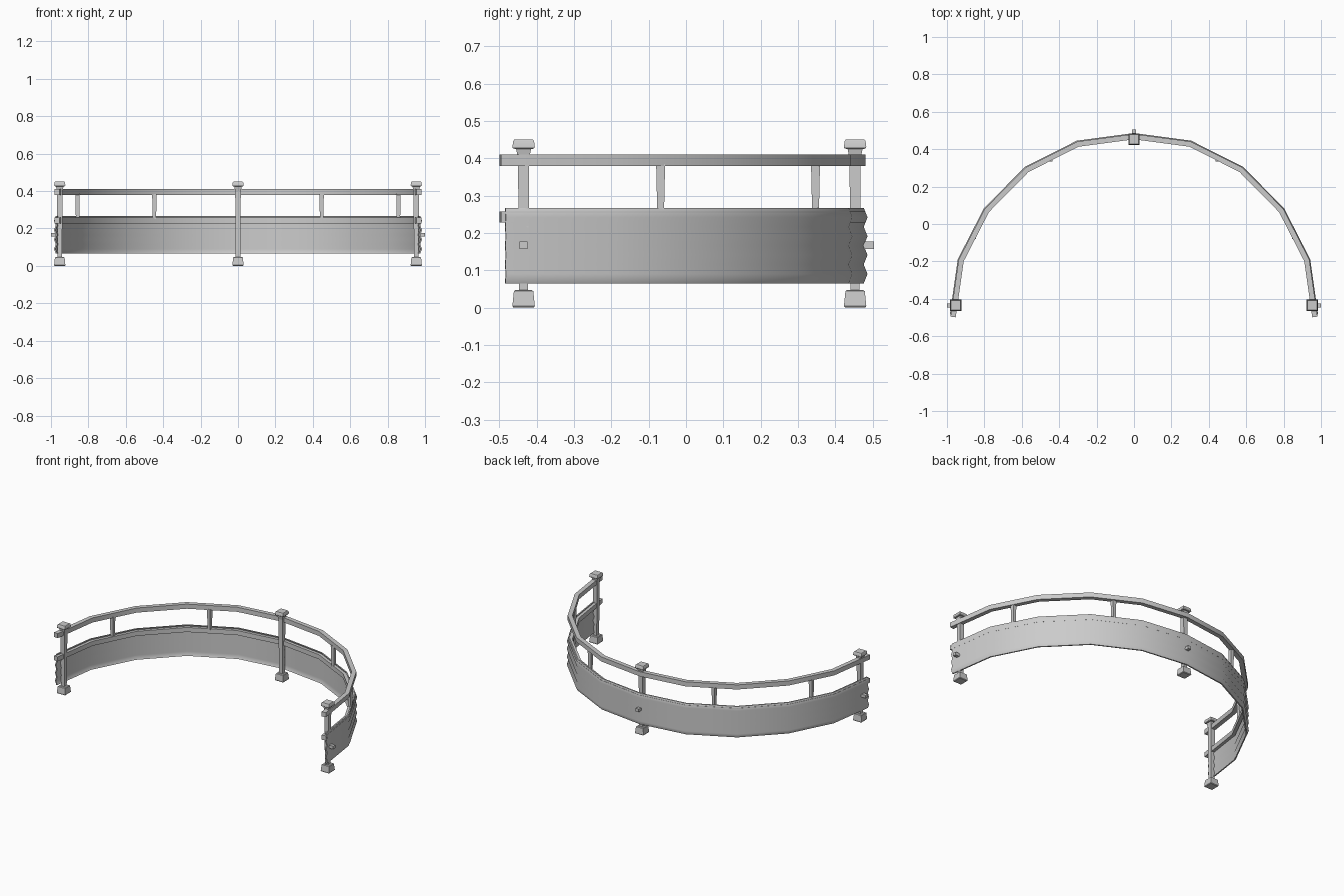
import bpy, bmesh, math
from mathutils import Vector

cube = bpy.data.objects.get("Cube")
if cube:
    bpy.data.objects.remove(cube, do_unlink=True)

GREY = (0.6, 0.6, 0.6, 1)
mat = bpy.data.materials.new("plain_grey")
mat.use_nodes = True
mat.diffuse_color = GREY
mat.node_tree.nodes["Principled BSDF"].inputs["Base Color"].default_value = GREY


def finish(name, bm, angle):
    """Turn a bmesh into a shaded object."""
    bmesh.ops.recalc_face_normals(bm, faces=bm.faces)
    mesh = bpy.data.meshes.new(name)
    bm.to_mesh(mesh)
    bm.free()
    mesh.materials.append(mat)
    ob = bpy.data.objects.new(name, mesh)
    bpy.context.collection.objects.link(ob)
    bpy.ops.object.select_all(action='DESELECT')
    ob.select_set(True)
    bpy.context.view_layer.objects.active = ob
    bpy.ops.object.shade_smooth_by_angle(angle=math.radians(angle))
    return ob


def skin(bm, rings):
    """Join closed rings of points into a capped solid."""
    rows = [[bm.verts.new(p) for p in ring] for ring in rings]
    n = len(rows[0])
    for a, b in zip(rows, rows[1:]):
        for i in range(n):
            j = (i + 1) % n
            bm.faces.new((a[i], a[j], b[j], b[i]))
    bm.faces.new(rows[0])
    bm.faces.new(rows[-1])


def arc(end_y):
    """Faceted half ring, left end to right end."""
    half = [(0.30, 0.427), (0.572, 0.290), (0.787, 0.072), (0.924, -0.195)]
    half.append((0.924 + 0.143 * (-0.195 - end_y), end_y))
    pts = [(-x, y) for x, y in reversed(half)] + [(0, 0.467)] + half
    return [Vector(p) for p in pts]


def sweep(name, path, profile, angle):
    """Sweep (outward offset, z) profile along the path with mitred corners."""
    bm = bmesh.new()
    rings = []
    for i, p in enumerate(path):
        dirs = []
        if i > 0:
            dirs.append((p - path[i - 1]).normalized())
        if i < len(path) - 1:
            dirs.append((path[i + 1] - p).normalized())
        t = sum(dirs, Vector((0, 0))).normalized()
        out = Vector((-t.y, t.x)) / t.dot(dirs[0])
        rings.append([(p.x + out.x * o, p.y + out.y * o, z) for o, z in profile])
    skin(bm, rings)
    return finish(name, bm, angle)


def stack(bm, x, y, sections):
    """Square tapered solid from (half width, z) sections."""
    skin(bm, [[(x + sx * h, y + sy * h, z) for sx, sy in
               ((-1, -1), (1, -1), (1, 1), (-1, 1))] for h, z in sections])


# Handrail and lower rail
def bar(z0, z1):
    return [(-0.014, z0), (0.014, z0), (0.014, z1), (-0.014, z1)]


sweep("top_rail", arc(-0.497), bar(0.38, 0.41), 40)
sweep("lower_rail", arc(-0.497), bar(0.228, 0.258), 40)

# Corrugated wall sheet on the outside
STEPS = 8
zigzag = [(0.019 if i % 2 else 0.009, 0.065 + 0.202 * i / STEPS) for i in range(STEPS + 1)]
sheet = zigzag + [(o - 0.008, z) for o, z in reversed(zigzag)]
sweep("wall_panel", arc(-0.485), sheet, 60)

# Main posts with feet, caps and outward pegs
posts = {"back": (0, 0.453, 0, 1), "left": (0.953, -0.435, 1, 0), "right": (-0.953, -0.435, -1, 0)}
for side, (x, y, dx, dy) in posts.items():
    bm = bmesh.new()
    stack(bm, x, y, [(0.012, 0.03), (0.015, 0.40)])
    finish(side + "_post", bm, 30)

    bm = bmesh.new()
    stack(bm, x, y, [(0.027, 0), (0.030, 0.004), (0.026, 0.044), (0.022, 0.047)])
    finish(side + "_post_foot", bm, 30)

    bm = bmesh.new()
    stack(bm, x, y, [(0.015, 0.40), (0.020, 0.425), (0.028, 0.426),
                     (0.030, 0.430), (0.028, 0.446), (0.025, 0.45)])
    finish(side + "_post_cap", bm, 30)

    bm = bmesh.new()
    bmesh.ops.create_cube(bm, size=1)
    for v in bm.verts:
        v.co = (x + dx * 0.026 + v.co.x * (0.042 if dx else 0.022),
                y + dy * 0.026 + v.co.y * (0.05 if dy else 0.022),
                0.167 + v.co.z * 0.02)
    finish(side + "_peg", bm, 30)

# Slim balusters between wall and handrail
for side, s in (("left", 1), ("right", -1)):
    for place, x, y in (("rear", 0.447, 0.347), ("front", 0.858, -0.068)):
        bm = bmesh.new()
        stack(bm, s * x, y, [(0.009, 0.25), (0.012, 0.385)])
        finish(f"{side}_{place}_baluster", bm, 30)
